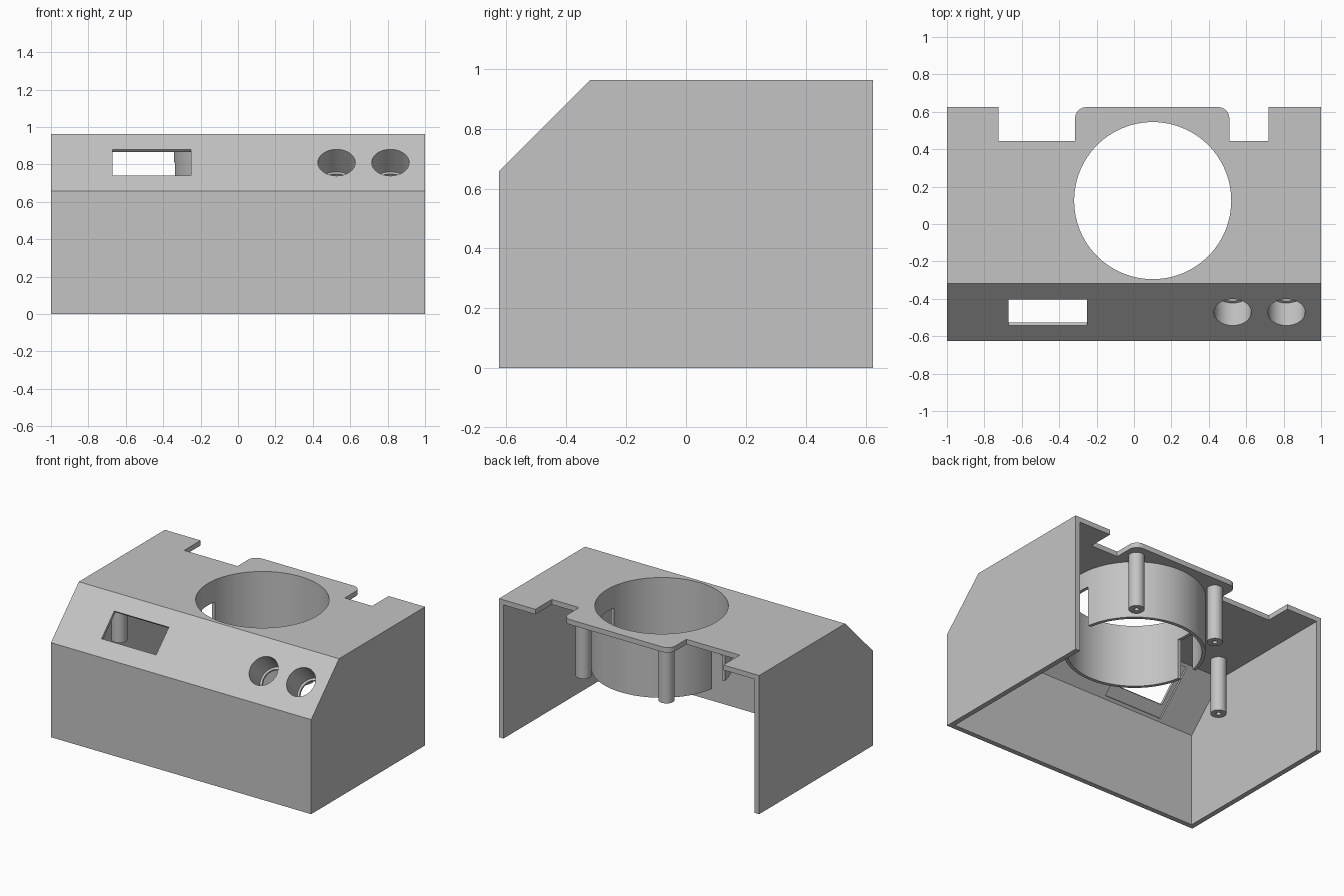
import bpy, bmesh, math
from mathutils import Matrix, Vector

if "Cube" in bpy.data.objects:
    bpy.data.objects.remove(bpy.data.objects["Cube"])

GREY = (0.55, 0.55, 0.55, 1)
mat = bpy.data.materials.new("light grey plastic")
mat.use_nodes = True
mat.diffuse_color = GREY
mat.node_tree.nodes["Principled BSDF"].inputs["Base Color"].default_value = GREY

BACK, TOP, FOOT, WALL = 0.625, 0.963, 0.657, 0.035
CEIL = TOP - WALL
HOLE = Vector((0.1, 0.125, 0))
HOLE_R = 0.42


def make(name, bm):
    bmesh.ops.recalc_face_normals(bm, faces=bm.faces)
    mesh = bpy.data.meshes.new(name)
    bm.to_mesh(mesh)
    bm.free()
    ob = bpy.data.objects.new(name, mesh)
    bpy.context.collection.objects.link(ob)
    mesh.materials.append(mat)
    return ob


def prism(name, points, depth):
    """Extrude a closed 3D outline along a vector."""
    bm = bmesh.new()
    face = bm.faces.new([bm.verts.new(p) for p in points])
    ext = bmesh.ops.extrude_face_region(bm, geom=[face])
    moved = [v for v in ext["geom"] if isinstance(v, bmesh.types.BMVert)]
    bmesh.ops.translate(bm, verts=moved, vec=depth)
    return make(name, bm)


def cylinder(name, r, low, high, frame, sides=64):
    bm = bmesh.new()
    bmesh.ops.create_cone(bm, cap_ends=True, segments=sides, radius1=r, radius2=r,
                          depth=high - low,
                          matrix=frame @ Matrix.Translation((0, 0, (low + high) / 2)))
    return make(name, bm)


def box(name, size, frame):
    bm = bmesh.new()
    bmesh.ops.create_cube(bm, size=1, matrix=frame @ Matrix.Diagonal((*size, 1)))
    return make(name, bm)


def cut(ob, *cutters):
    """Subtract the cutters, then throw them away."""
    for c in cutters:
        c.hide_render = True
        mod = ob.modifiers.new("cut", "BOOLEAN")
        mod.operation, mod.solver, mod.object = "DIFFERENCE", "EXACT", c
        bpy.context.view_layer.objects.active = ob
        bpy.ops.object.modifier_apply(modifier=mod.name)
        bpy.data.objects.remove(c)


def smooth(ob):
    bpy.ops.object.select_all(action="DESELECT")
    ob.select_set(True)
    bpy.context.view_layer.objects.active = ob
    bpy.ops.object.shade_smooth_by_angle(angle=math.radians(30))


def at(x, y, z=0):
    return Matrix.Translation((x, y, z))


def on_slope(x, out=0):
    """Frame on the sloped panel: local z points out of it."""
    return at(x, -0.472, 0.81) @ Matrix.Rotation(math.radians(45), 4, "X") @ at(0, 0, out)


def notch(outer, inner, fillet=0.06):
    """Gap in the rear roof edge, with a rounded corner on the tab side."""
    s = 1 if inner > outer else -1
    pts = [(outer, 0.7), (outer, 0.445), (inner, 0.445)]
    for i in range(9):
        a = math.pi / 2 * i / 8
        pts.append((inner + s * fillet * (1 - math.cos(a)),
                    BACK - fillet * (1 - math.sin(a))))
    pts.append((inner + s * fillet, 0.7))
    return prism("notch_cutter", [(x, y, 0.85) for x, y in pts], (0, 0, 0.3))


# Housing: wedge-fronted shell, open at the back and underneath
chamfer = TOP - FOOT
outline = [(-BACK, 0), (-BACK, FOOT), (-BACK + chamfer, TOP), (BACK, TOP), (BACK, 0)]
housing = prism("housing", [(-1, y, z) for y, z in outline], (2, 0, 0))
front = -BACK + WALL
diag = FOOT + BACK - WALL * math.sqrt(2)
cavity = [(front, -0.2), (front, diag + front), (CEIL - diag, CEIL), (0.9, CEIL), (0.9, -0.2)]
cut(housing, prism("cavity_cutter", [(-1 + WALL, y, z) for y, z in cavity],
                   (2 - 2 * WALL, 0, 0)))

# Roof openings
cut(housing,
    cylinder("round_cutter", HOLE_R, 0.8, 1.1, Matrix.Translation(HOLE), 96),
    notch(-0.725, -0.315), notch(0.72, 0.51))

# Display window with a shallow seat behind it
cut(housing,
    box("window_cutter", (0.42, 0.197, 0.3), on_slope(-0.46)),
    box("seat_cutter", (0.45, 0.36, 0.04), on_slope(-0.475, -0.04)))

# Two round sockets in the sloped panel, each a cup with a lipped end
for side, x in (("right", 0.527), ("left", 0.815)):
    frame = on_slope(x)
    cut(housing, cylinder("socket_cutter", 0.1, -0.1, 0.1, frame))
    cup = cylinder(side + "_socket", 0.115, -0.185, -0.03, frame)
    cut(cup,
        cylinder("bore_cutter", 0.1, -0.17, 0.1, frame),
        cylinder("lip_cutter", 0.085, -0.3, -0.1, frame))
    smooth(cup)

# Hanging collar under the round opening, slotted on both sides
centre = Matrix.Translation(HOLE)
collar = cylinder("collar", 0.443, 0.53, CEIL, centre, 96)
cut(collar,
    cylinder("bore_cutter", HOLE_R, 0.3, 1.2, centre, 96),
    box("slot_cutter", (1.2, 0.14, 0.4), at(HOLE.x, HOLE.y, 0.61)))

# Screw posts hanging from the roof
for name, x, y in (("rear_left_post", 0.42, 0.525), ("rear_right_post", -0.218, 0.525),
                   ("side_post", -0.81, -0.145)):
    post = cylinder(name, 0.05, 0.545, CEIL, at(x, y), 32)
    cut(post, cylinder("screw_cutter", 0.016, 0.4, 0.8, at(x, y), 16))
    smooth(post)

smooth(collar)
smooth(housing)
